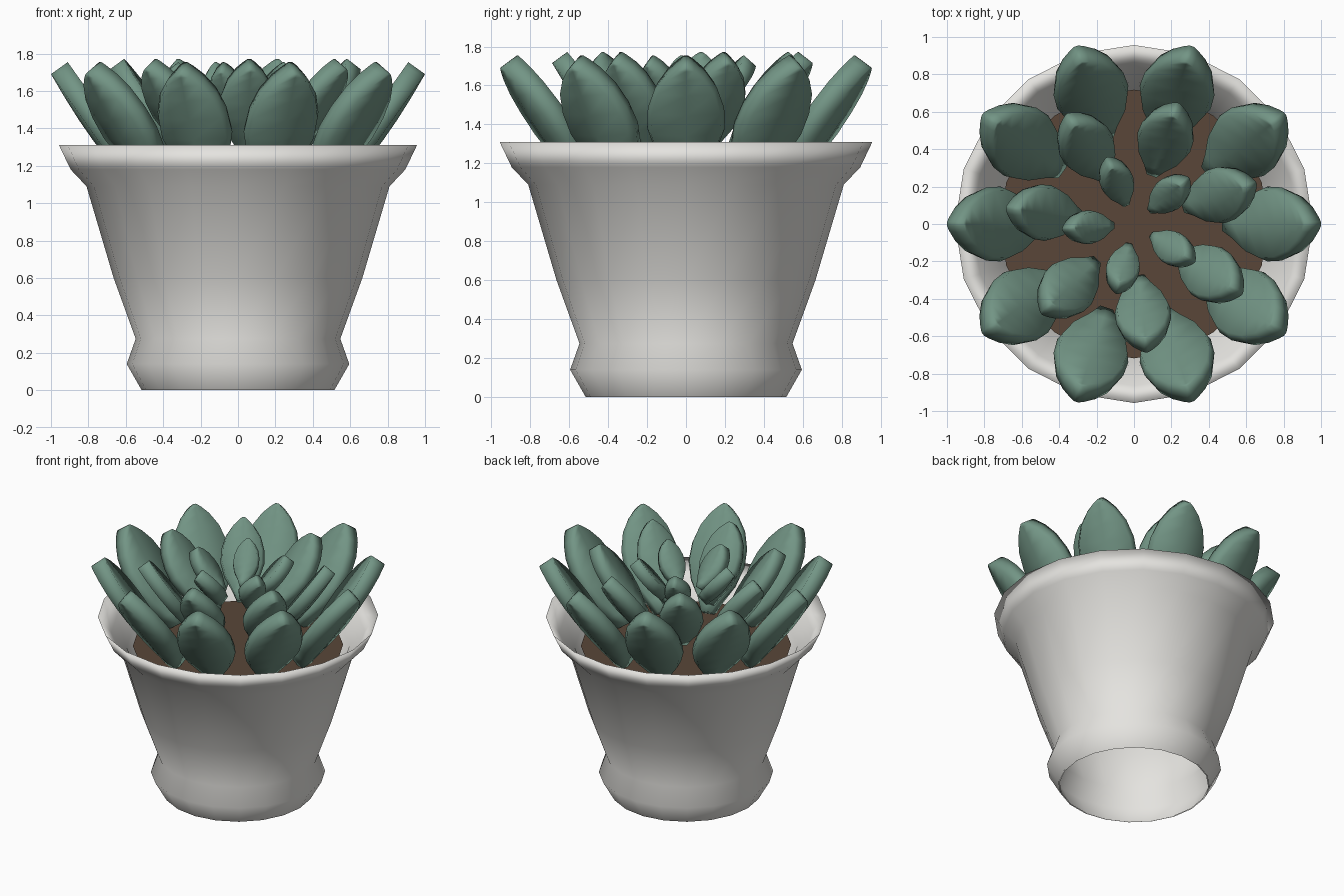
import bpy, bmesh
from math import sin, cos, pi, radians
from mathutils import Vector

if "Cube" in bpy.data.objects:
    bpy.data.objects.remove(bpy.data.objects["Cube"])


def material(name, rgb):
    m = bpy.data.materials.new(name)
    m.diffuse_color = (*rgb, 1)
    m.use_nodes = True
    m.node_tree.nodes["Principled BSDF"].inputs["Base Color"].default_value = m.diffuse_color
    return m


def finish(name, bm, mat=None, angle=None):
    bmesh.ops.recalc_face_normals(bm, faces=bm.faces)
    me = bpy.data.meshes.new(name)
    bm.to_mesh(me)
    bm.free()
    ob = bpy.data.objects.new(name, me)
    bpy.context.collection.objects.link(ob)
    if mat:
        me.materials.append(mat)
    if angle:
        bpy.ops.object.select_all(action='DESELECT')
        ob.select_set(True)
        bpy.context.view_layer.objects.active = ob
        bpy.ops.object.shade_smooth_by_angle(angle=radians(angle))
    return ob


def skin(bm, rings):
    for a, b in zip(rings, rings[1:]):
        n = len(a)
        for i in range(n):
            bm.faces.new((a[i], a[(i + 1) % n], b[(i + 1) % n], b[i]))


SIDES = 20


def ring(bm, r, z):
    return [bm.verts.new((r * cos(2 * pi * i / SIDES), r * sin(2 * pi * i / SIDES), z))
            for i in range(SIDES)]


# Pot: thin turned wall, open underneath, outer profile up and inner profile down
outer = [(.515, 0), (.595, .14), (.547, .275), (.665, .6), (.81, 1.09), (.895, 1.18), (.957, 1.31)]
inner = [(.865, 1.19), (.76, 1.08), (.645, .6), (.527, .275), (.572, .14), (.508, 0)]
bm = bmesh.new()
rings = [ring(bm, r, z) for r, z in outer + inner]
skin(bm, rings)
finish("pot", bm, material("pot_white", (.78, .77, .74)), 180)

# Soil disc
bm = bmesh.new()
bm.faces.new(ring(bm, .718, 1.09))
finish("soil", bm, material("soil_brown", (.10, .062, .04)))

# Leaf outline: (fraction of length, fraction of half width)
OUTLINE = [(0, .2), (.12, .42), (.28, .8), (.45, 1), (.62, .98), (.78, .8), (.9, .5), (.97, .22), (1, .06)]


def leaf(bm, angle, base, tip, half, thick):
    """Thick paddle leaf; base and tip are (radius, z) on its outer face."""
    out, side = Vector((cos(angle), sin(angle), 0)), Vector((-sin(angle), cos(angle), 0))
    a, b = (out * p[0] + Vector((0, 0, p[1])) for p in (base, tip))
    normal = side.cross((b - a).normalized())
    if normal.z < 0:
        normal.negate()
    rings = []
    for t, w in OUTLINE:
        c, hw = a.lerp(b, t), half * w
        belly = .2 * thick * sin(pi * t)
        section = [(-.9, 0), (0, -belly), (.9, 0), (1, .5 * thick),
                   (.9, thick), (0, thick - belly * .5), (-.9, thick), (-1, .5 * thick)]
        rings.append([bm.verts.new(c + side * hw * x + normal * y) for x, y in section])
    skin(bm, rings)
    bm.faces.new(rings[0])
    bm.faces.new(rings[-1])


# Three rosettes of leaves, smaller and set higher towards the centre:
# count, start angle, base, tip, half width, thickness
green = material("leaf_green", (.17, .30, .235))
for name, n, start, base, tip, half, thick in (
        ("outer_leaves", 10, 0, (.56, 1.07), (1.0, 1.69), .20, .11),
        ("middle_leaves", 7, 18.5, (.35, 1.25), (.69, 1.715), .15, .095),
        ("inner_leaves", 5, 40, (.17, 1.44), (.385, 1.70), .09, .085)):
    bm = bmesh.new()
    for i in range(n):
        leaf(bm, radians(start) + 2 * pi * i / n, base, tip, half, thick)
        # turn each closed leaf outward-facing and fully rounded
    finish(name, bm, green, 180)
